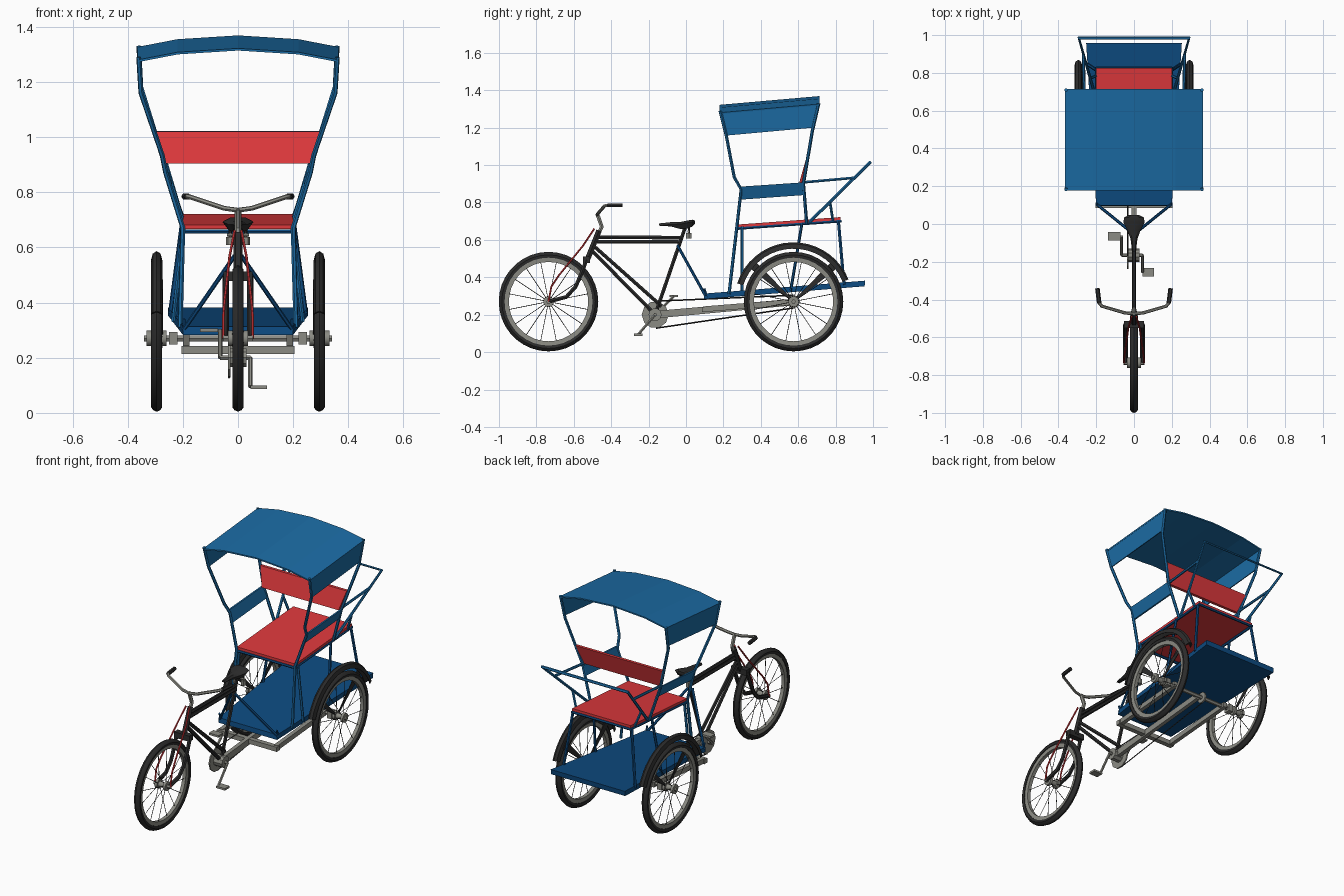
import bpy, bmesh
from math import sin, cos, pi, radians
from mathutils import Vector

if "Cube" in bpy.data.objects:
    bpy.data.objects.remove(bpy.data.objects["Cube"])


def mat(name, r, g, b):
    m = bpy.data.materials.new(name)
    m.diffuse_color = (r, g, b, 1)
    m.use_nodes = True
    m.node_tree.nodes["Principled BSDF"].inputs["Base Color"].default_value = m.diffuse_color
    return m


BLUE = mat("blue", 0.011, 0.147, 0.37)
DEEP = mat("deep_blue", 0.004, 0.07, 0.22)
RED = mat("red", 0.72, 0.04, 0.045)
BLACK = mat("black", 0.025, 0.025, 0.025)
GREY = mat("metal", 0.26, 0.26, 0.23)


def add(name, me, m, smooth=False):
    ob = bpy.data.objects.new(name, me)
    bpy.context.collection.objects.link(ob)
    me.materials.clear()
    me.materials.append(m)
    if smooth:
        bpy.ops.object.select_all(action='DESELECT')
        ob.select_set(True)
        bpy.context.view_layer.objects.active = ob
        bpy.ops.object.shade_smooth_by_angle(angle=radians(35))
    return ob


def finish(name, bm, m, smooth=False):
    bmesh.ops.remove_doubles(bm, verts=bm.verts, dist=1e-5)
    bmesh.ops.recalc_face_normals(bm, faces=bm.faces)
    me = bpy.data.meshes.new(name)
    bm.to_mesh(me)
    bm.free()
    return add(name, me, m, smooth)


def flip(path):
    return [(-x, y, z) for x, y, z in path]


def tube(name, paths, r, m, mirror=False, res=1):
    """Round bars along one or more paths."""
    cu = bpy.data.curves.new(name, 'CURVE')
    cu.dimensions = '3D'
    cu.bevel_depth, cu.bevel_resolution, cu.use_fill_caps = r, res, True
    for p in paths + ([flip(q) for q in paths] if mirror else []):
        s = cu.splines.new('POLY')
        s.points.add(len(p) - 1)
        for pt, co in zip(s.points, p):
            pt.co = (*co, 1)
    tmp = bpy.data.objects.new("tmp", cu)
    bpy.context.collection.objects.link(tmp)
    bpy.context.view_layer.update()
    dg = bpy.context.evaluated_depsgraph_get()
    me = bpy.data.meshes.new_from_object(tmp.evaluated_get(dg))
    bpy.data.objects.remove(tmp)
    return add(name, me, m, True)


def prism(name, poly, vec, m):
    """Polygon extruded along a vector."""
    bm = bmesh.new()
    a = [bm.verts.new(p) for p in poly]
    b = [bm.verts.new(Vector(p) + Vector(vec)) for p in poly]
    n = len(a)
    bm.faces.new(a)
    bm.faces.new(b)
    for i in range(n):
        bm.faces.new((a[i], a[(i + 1) % n], b[(i + 1) % n], b[i]))
    return finish(name, bm, m)


def box(name, c, s, m):
    x, y, z = (c[i] - s[i] / 2 for i in range(3))
    return prism(name, [(x, y, z), (x + s[0], y, z), (x + s[0], y + s[1], z), (x, y + s[1], z)], (0, 0, s[2]), m)


def revolve(name, prof, c, m, n=36, a0=0, a1=360):
    """Closed (x, radius) profile turned about the x axis."""
    bm = bmesh.new()
    full = a1 - a0 == 360
    rings = []
    for i in range(n if full else n + 1):
        a = radians(a0 + (a1 - a0) * i / n)
        rings.append([bm.verts.new((c[0] + x, c[1] + r * cos(a), c[2] + r * sin(a))) for x, r in prof])
    k = len(prof)
    for i in range(n):
        p, q = rings[i], rings[(i + 1) % len(rings)]
        for j in range(k):
            bm.faces.new((p[j], p[(j + 1) % k], q[(j + 1) % k], q[j]))
    if not full:
        bm.faces.new(rings[0])
        bm.faces.new(rings[-1])
    return finish(name, bm, m, True)


def disc(name, c, r, w, m, n=16):
    return revolve(name, [(-w / 2, 0), (-w / 2, r), (w / 2, r), (w / 2, 0)], c, m, n)


# Wheels: tyre, rim, spokes, hub
for tag, c in (("front", (0, -0.735, 0.27)), ("left", (-0.295, 0.575, 0.27)), ("right", (0.295, 0.575, 0.27))):
    revolve(tag + "_tyre", [(0, .266), (.013, .26), (.02, .25), (.017, .235), (-.017, .235), (-.02, .25), (-.013, .26)], c, BLACK)
    revolve(tag + "_rim", [(.013, .237), (.011, .212), (-.011, .212), (-.013, .237)], c, GREY)
    spokes = []
    for i in range(16):
        a = 2 * pi * (i + .5) / 16
        side = .02 if i % 2 else -.02
        spokes.append([(c[0] + side, c[1] + .022 * cos(a), c[2] + .022 * sin(a)),
                       (c[0], c[1] + .215 * cos(a), c[2] + .215 * sin(a))])
    tube(tag + "_spokes", spokes, .0018, BLACK, res=0)
    h = .03
    revolve(tag + "_hub", [(-h - .006, 0), (-h - .006, .028), (-h + .01, .028), (-h + .01, .016),
                           (h - .01, .016), (h - .01, .028), (h + .006, .028), (h + .006, 0)], c, GREY, 16)

# Rear mudguards and stays
for s, tag in ((-1, "left"), (1, "right")):
    c = (s * .295, .575, .27)
    revolve(tag + "_mudguard", [(0, .317), (.014, .308), (.021, .283), (.017, .283), (0, .307),
                                (-.017, .283), (-.021, .283), (-.014, .308)], c, BLACK, 18, 22, 162)
    for k, ang in enumerate((42, 138)):
        pts = []
        for r, d in ((.03, 12), (.295, 4.5), (.295, -4.5), (.03, -12)):
            a = radians(ang + d)
            pts.append((s * .272, c[1] + r * cos(a), c[2] + r * sin(a)))
        prism(f"{tag}_mudguard_stay_{k}", pts, (s * .004, 0, 0), BLACK)

# Rear axle and its bearing blocks, under-frame
tube("rear_axle", [[(-.34, .575, .27), (.34, .575, .27)]], .012, GREY)
for s in (-1, 1):
    box("axle_bearing", (s * .235, .575, .27), (.03, .04, .045), GREY)
    prism("under_rail", [(s * .2, .1, .215), (s * .2, .1, .245), (s * .2, .6, .285), (s * .2, .6, .255)], (-s * .025, 0, 0), GREY)
box("under_crossbar", (0, .1, .228), (.41, .03, .028), GREY)
prism("centre_beam", [(.012, -.165, .18), (.012, -.165, .22), (.012, .575, .285), (.012, .575, .25)], (-.024, 0, 0), GREY)

# Drive: chainring, sprocket, chain, cranks, pedals
disc("chainring", (-.032, -.165, .2), .072, .008, GREY, 10)
disc("bottom_bracket", (0, -.165, .2), .035, .06, GREY, 10)
disc("sprocket", (-.032, .575, .27), .034, .01, GREY, 12)
tube("chain", [[(-.032, -.17, .272), (-.032, .575, .304)], [(-.032, -.16, .128), (-.032, .575, .236)]], .004, BLACK, res=0)
tube("crank_axle", [[(-.065, -.165, .2), (.045, -.165, .2)]], .01, GREY)
tube("cranks", [[(-.065, -.165, .2), (-.065, -.065, .3)], [(.045, -.165, .2), (.045, -.255, .095)]], .008, GREY)
box("left_pedal", (-.105, -.065, .3), (.065, .045, .012), GREY)
box("right_pedal", (.075, -.255, .093), (.06, .045, .012), GREY)

# Bicycle frame
BB = (0, -.165, .2)
tube("frame_tubes", [[(0, -.49, .615), (0, -.03, .612)], [(0, -.495, .59), (0, -.04, .59)],
                     [(0, -.515, .555), BB], [(0, -.505, .578), (0, -.13, .245)],
                     [(0, -.005, .665), BB]], .011, BLACK)
tube("head_tube", [[(0, -.465, .65), (0, -.525, .5)]], .017, BLACK)

# Front fork, red brake rods
box("fork_crown", (0, -.532, .495), (.105, .035, .035), BLACK)
tube("fork_legs", [[(.045, -.532, .495), (.045, -.555, .43), (.045, -.59, .35), (.045, -.64, .295), (.045, -.735, .27)]], .012, BLACK, True)
tube("front_axle", [[(-.055, -.735, .27), (.055, -.735, .27)]], .012, GREY)
tube("brake_rods", [[(.012, -.49, .66), (.03, -.55, .57), (.048, -.68, .41), (.053, -.72, .35), (.053, -.735, .27)]], .005, RED, True)

# Stem, handlebar, grips
tube("stem", [[(0, -.465, .64), (0, -.45, .67), (0, -.475, .74)]], .012, GREY)
bar = [(0, -.475, .735), (.05, -.47, .742), (.17, -.435, .782), (.183, -.42, .785), (.192, -.36, .785)]
tube("handlebar", [flip(bar)[::-1] + bar[1:]], .009, GREY)
tube("grips", [[(.184, -.42, .785), (.194, -.34, .785)]], .012, BLACK, True)

# Saddle lofted along y, springs below
bm = bmesh.new()
rings = []
for y, w, zt, zb in ((-.145, .01, .688, .678), (-.08, .018, .695, .672), (-.03, .036, .696, .658),
                     (.01, .056, .704, .662), (.035, .052, .708, .672), (.047, .028, .704, .685)):
    rings.append([bm.verts.new((x, y, z)) for x, z in ((-w, zt - .012), (-w * .55, zt), (w * .55, zt), (w, zt - .012), (w * .6, zb), (-w * .6, zb))])
for p, q in zip(rings, rings[1:]):
    for j in range(6):
        bm.faces.new((p[j], p[(j + 1) % 6], q[(j + 1) % 6], q[j]))
bm.faces.new(rings[0])
bm.faces.new(rings[-1])
finish("saddle", bm, BLACK, True)
tube("saddle_springs", [[(.028, .015, .608), (.028, .015, .638)]], .016, GREY, True)
tube("saddle_spring_stems", [[(.028, .015, .63), (.028, .015, .68)]], .006, BLACK, True)
tube("saddle_clamp", [[(-.04, .012, .645), (.04, .012, .645)]], .006, GREY)

# Passenger deck and struts to the seat tube
prism("deck", [(-.2, .095, .283), (.2, .095, .283), (.253, .955, .352), (-.253, .955, .352)], (0, .003, .03), DEEP)
tube("deck_struts", [[(.012, -.045, .57), (.198, .105, .3)]], .008, DEEP, True)
tube("deck_front_pegs", [[(.196, .115, .29), (.196, .098, .34)]], .006, DEEP, True)

# Seat, seat rails, backrest
prism("seat", [(-.2, .275, .666), (.2, .275, .666), (.2, .825, .706), (-.2, .825, .706)], (0, 0, .016), RED)
tube("seat_rails", [[(.198, .27, .66), (.198, .83, .7)], [(0, .275, .658), (.2, .275, .658)], [(0, .825, .7), (.2, .825, .7)]], .008, DEEP, True)
prism("backrest", [(-.262, .605, .905), (.262, .605, .905), (.295, .638, 1.02), (-.295, .638, 1.02)], (0, .018, 0), RED)

# Canopy posts and legs
tube("front_posts", [[(.21, .23, .31), (.2, .272, .67), (.262, .295, .87), (.275, .258, .935), (.352, .215, 1.16), (.36, .182, 1.29)]], .009, BLUE, True)
tube("back_posts", [[(.2, .645, .69), (.265, .628, .9), (.352, .675, 1.18), (.36, .71, 1.33)]], .009, BLUE, True)
tube("front_inner_legs", [[(.235, .3, .33), (.198, .3, .67)]], .008, BLUE, True)
tube("rear_legs", [[(.245, .845, .36), (.2, .815, .7)]], .009, DEEP, True)
tube("middle_legs", [[(.225, .56, .33), (.2, .62, .69)]], .008, DEEP, True)

# Side arm panels
for s in (-1, 1):
    prism("arm_panel", [(s * .238, .288, .815), (s * .24, .635, .84), (s * .264, .635, .908), (s * .264, .295, .885)], (s * .01, 0, 0), BLUE)

# Rear push rail and braces
tube("push_rail", [[(.2, .66, .695), (.292, .985, 1.015), (-.292, .985, 1.015), (-.2, .66, .695)]], .009, BLUE)
tube("push_rail_braces", [[(.262, .63, .908), (.268, .9, .932)], [(.235, .77, .803), (.2, .785, .705)]], .008, BLUE, True)

# Arched canopy sheet with side flaps
top = [(-.365, 1.28), (-.22, 1.308), (0, 1.322), (.22, 1.308), (.365, 1.28)]
arch = [(x, .178, z) for x, z in top] + [(x * .995, .178, z - .008) for x, z in reversed(top)]
prism("canopy", arch, (0, .537, .047), BLUE)
for s in (-1, 1):
    prism("canopy_flap", [(s * .362, .18, 1.28), (s * .362, .713, 1.326), (s * .356, .678, 1.2), (s * .356, .215, 1.158)], (-s * .006, 0, 0), BLUE)
